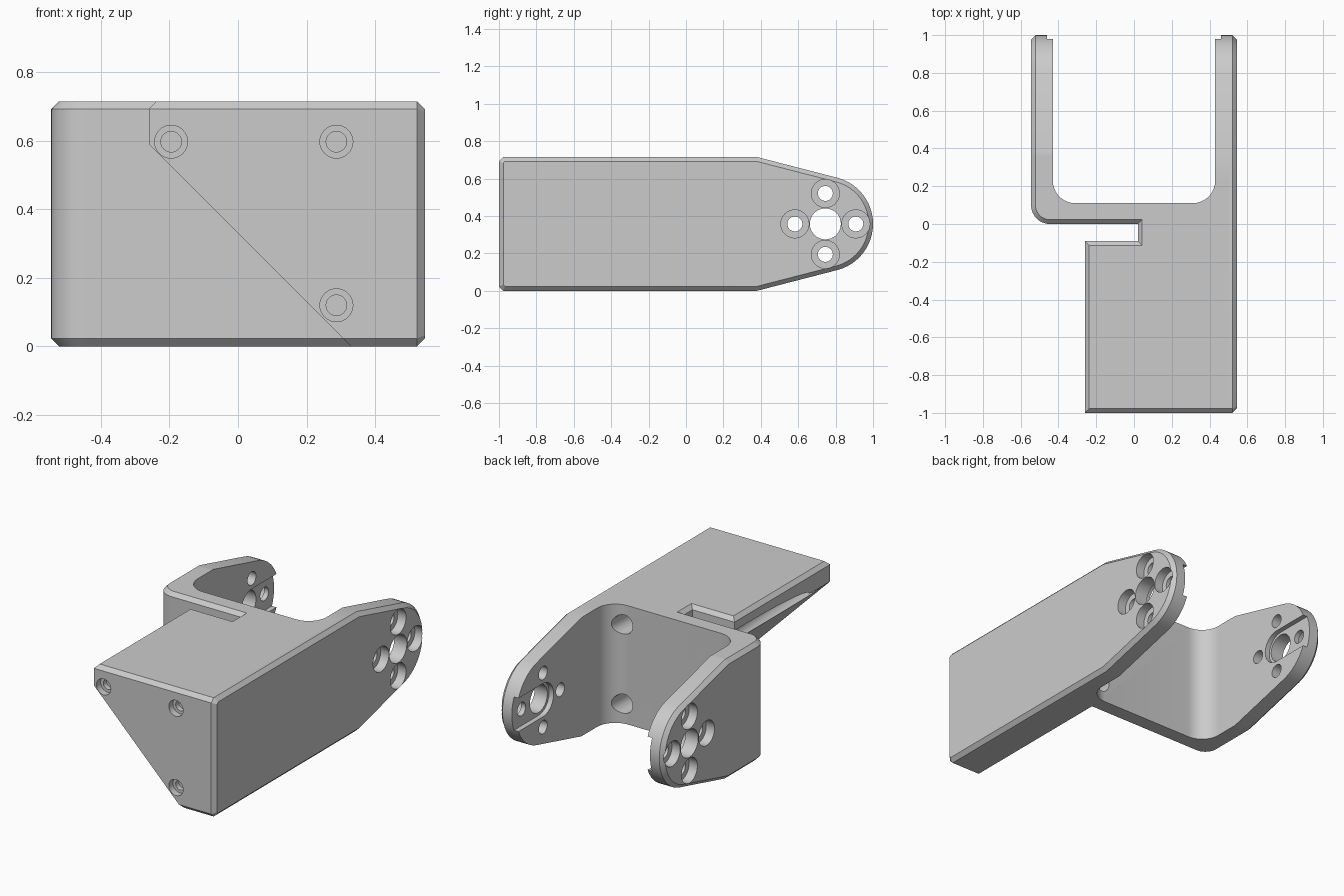
import bpy, bmesh, math
from mathutils import Vector

if "Cube" in bpy.data.objects:
    bpy.data.objects.remove(bpy.data.objects["Cube"])

H, C = 0.715, 0.023          # height, chamfer
MID = H / 2
PIVOT = 0.745                # y of the pivot hole

grey = bpy.data.materials.new("plain grey")
grey.use_nodes = True
grey.diffuse_color = (0.6, 0.6, 0.6, 1)
grey.node_tree.nodes["Principled BSDF"].inputs["Base Color"].default_value = (0.6, 0.6, 0.6, 1)


def loft(name, rings):
    """Closed solid skinned through equal-length rings of 3D points."""
    bm = bmesh.new()
    loops = [[bm.verts.new(p) for p in ring] for ring in rings]
    n = len(loops[0])
    for a, b in zip(loops, loops[1:]):
        for i in range(n):
            j = (i + 1) % n
            bm.faces.new((a[i], a[j], b[j], b[i]))
    bm.faces.new(loops[0][::-1])
    bm.faces.new(loops[-1])
    bmesh.ops.recalc_face_normals(bm, faces=bm.faces)
    mesh = bpy.data.meshes.new(name)
    bm.to_mesh(mesh)
    bm.free()
    mesh.materials.append(grey)
    obj = bpy.data.objects.new(name, mesh)
    bpy.context.collection.objects.link(obj)
    return obj


def arc(cx, cy, r, start, end, steps=12):
    angles = [math.radians(start + (end - start) * i / steps) for i in range(steps + 1)]
    return [(cx + r * math.cos(a), cy + r * math.sin(a)) for a in angles]


def inset(points, d):
    """Offset a counter-clockwise convex outline inwards."""
    out = []
    for i, p in enumerate(points):
        p = Vector(p)
        e1 = (p - Vector(points[i - 1])).normalized()
        e2 = (Vector(points[(i + 1) % len(points)]) - p).normalized()
        n1, n2 = Vector((-e1.y, e1.x)), Vector((-e2.y, e2.x))
        out.append(tuple(p + (n1 + n2) * d / (1 + n1.dot(n2))))
    return out


def tube(start, end, r, sides=32):
    start, end = Vector(start), Vector(end)
    turn = (end - start).to_track_quat('Z', 'Y')
    ring = arc(0, 0, r, 0, 360 - 360 / sides, sides - 1)
    return loft("cutter", [[c + turn @ Vector((x, y, 0)) for x, y in ring] for c in (start, end)])


def combine(target, other, operation):
    mod = target.modifiers.new(operation, 'BOOLEAN')
    mod.operation, mod.object, mod.solver = operation, other, 'EXACT'
    bpy.context.view_layer.objects.active = target
    bpy.ops.object.modifier_apply(modifier=mod.name)
    bpy.data.objects.remove(other)


def plan_solid(name, outline):
    """Extrude a plan upwards; outline(c) gives it with outer edges moved in by c."""
    layers = ((0, C), (C, 0), (H - C, 0), (H, C))
    return loft(name, [[(x, y, z) for x, y in outline(c)] for z, c in layers])


def arm(name, side, back):
    """Flat arm with tapered round tip and chamfered outer rim."""
    outline = [(back + C, 0), (0.38, 0)] + arc(PIVOT, MID, 0.255, -75, 75, 24)
    outline += [(0.38, H), (back + C, H), (back, H - C), (back, C)]
    layers = ((0.43, 0), (0.545 - C, 0), (0.545, C))
    return loft(name, [[(side * x, y, z) for y, z in (inset(outline, c) if c else outline)]
                       for x, c in layers])


# Cross wall with rounded corners, running into the short arm
def web_plan(c):
    pts = [(-0.545 + c, 0.36)] + arc(-0.445, 0.1, 0.1 - c, 180, 270, 10)
    pts += [(0.5, c), (0.5, 0.23)]
    pts += arc(0.31, 0.23, 0.12, 0, -90) + arc(-0.31, 0.23, 0.12, -90, -180)
    return pts + [(-0.43, 0.36)]


# Mounting block, joined to the wall beside a narrow slot
def block_plan(c):
    return [(-0.26 + c, -1 + c), (0.5, -1 + c), (0.5, 0.06), (0.02 + c, 0.06),
            (0.02 + c, -0.09 - c), (-0.26 + c, -0.09 - c)]


block = plan_solid("mounting_block", block_plan)
slope = [(-0.47, 0.8), (-0.47, -0.2), (0.53, -0.2)]
combine(block, loft("cutter", [[(x, y, z) for x, z in slope] for y in (-1.2, 0.2)]), 'DIFFERENCE')

bracket = arm("bracket", 1, -1)
for part in (plan_solid("cross_wall", web_plan), arm("short_arm", -1, 0.25), block):
    combine(bracket, part, 'UNION')

# Pivot hole, counterbored screw holes and horn recess in each arm
for s in (-1, 1):
    cuts = [tube((s * 0.3, PIVOT, MID), (s * 0.7, PIVOT, MID), 0.083)]
    for dy, dz in ((0.163, 0), (-0.163, 0), (0, 0.163), (0, -0.163)):
        y, z = PIVOT + dy, MID + dz
        cuts.append(tube((s * 0.3, y, z), (s * 0.7, y, z), 0.04))
        cuts.append(tube((s * 0.49, y, z), (s * 0.7, y, z), 0.075))
    recess = arc(PIVOT, MID, 0.1, 90, 270) + [(1.1, MID - 0.1), (1.1, MID + 0.1)]
    cuts.append(loft("cutter", [[(s * x, y, z) for y, z in recess] for x in (0.35, 0.46)]))
    for cut in cuts:
        combine(bracket, cut, 'DIFFERENCE')

# Blind front screw holes, each with a slightly slanted driver tunnel behind it;
# the left tunnel leaves through the sloping side and stops before the cross wall
for x, z, end in ((0.287, 0.597, (0.376, 0.95, 0.597)),
                  (0.287, 0.12, (0.376, 0.95, 0.12)),
                  (-0.195, 0.597, (-0.25, -0.05, 0.585))):
    for cut in (tube((x, -1.1, z), (x, -0.96, z), 0.048),
                tube((x, -1.1, z), (x, -0.93, z), 0.03),
                tube((x, -0.91, z), end, 0.058)):
        combine(bracket, cut, 'DIFFERENCE')

bpy.ops.object.select_all(action='DESELECT')
bracket.select_set(True)
bpy.context.view_layer.objects.active = bracket
bpy.ops.object.shade_smooth_by_angle(angle=math.radians(25))
